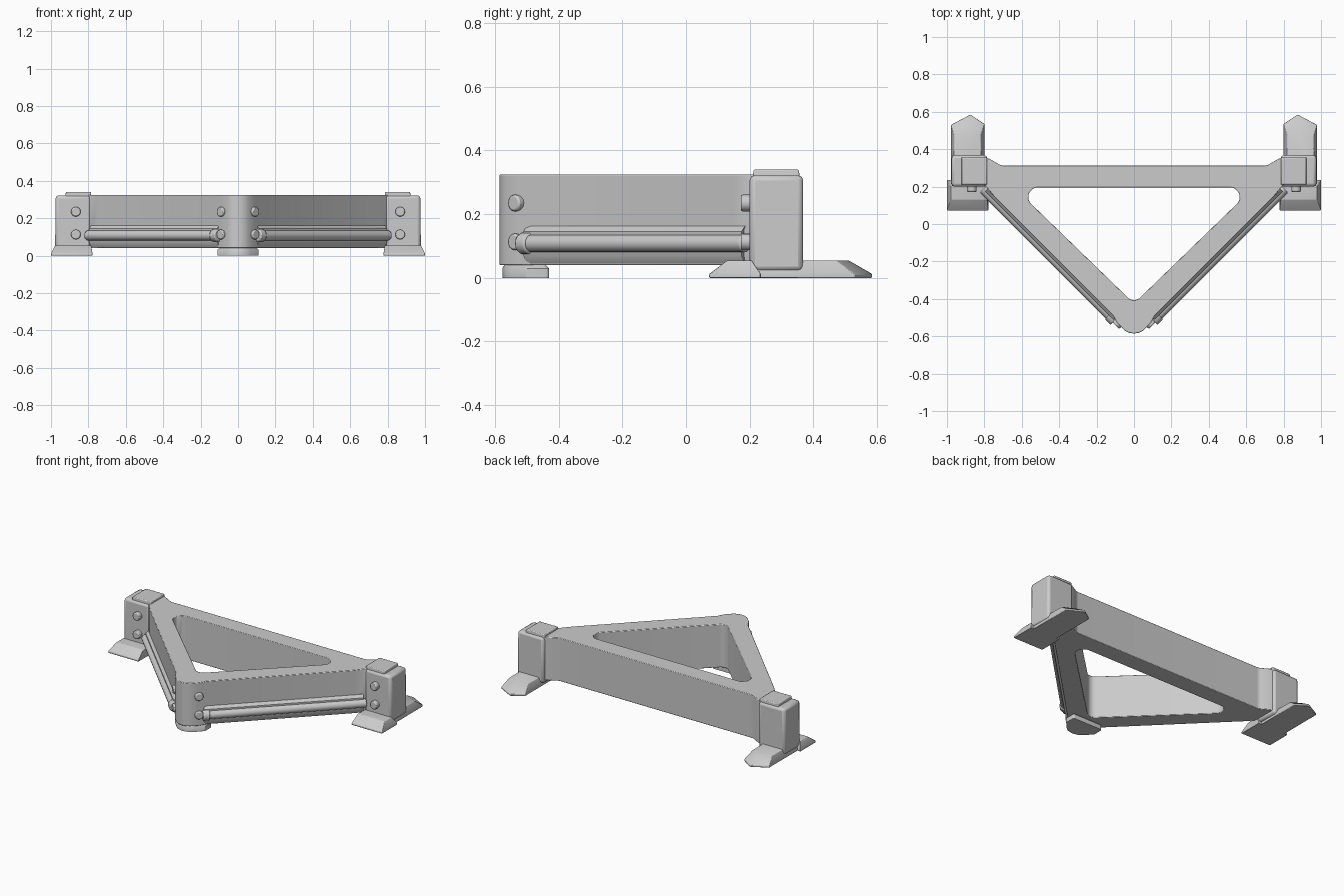
import bpy, bmesh, math
from mathutils import Vector

if "Cube" in bpy.data.objects:
    bpy.data.objects.remove(bpy.data.objects["Cube"])


def finish(name, bm, bevel=0.0, segments=2, angle=40):
    bmesh.ops.remove_doubles(bm, verts=bm.verts, dist=0.0004)
    bmesh.ops.recalc_face_normals(bm, faces=bm.faces)
    mesh = bpy.data.meshes.new(name)
    bm.to_mesh(mesh)
    bm.free()
    ob = bpy.data.objects.new(name, mesh)
    bpy.context.collection.objects.link(ob)
    if bevel:
        mod = ob.modifiers.new("Bevel", 'BEVEL')
        mod.width, mod.segments, mod.limit_method = bevel, segments, 'ANGLE'
        mod.angle_limit = math.radians(35)
    bpy.ops.object.select_all(action='DESELECT')
    ob.select_set(True)
    bpy.context.view_layer.objects.active = ob
    bpy.ops.object.shade_smooth_by_angle(angle=math.radians(angle))
    return ob


def fillet(points, steps=6):
    """Round the corners of a polygon given as (x, y, radius)."""
    out = []
    for i, (x, y, r) in enumerate(points):
        p = Vector((x, y))
        a = Vector(points[i - 1][:2]) - p
        b = Vector(points[(i + 1) % len(points)][:2]) - p
        if r == 0:
            out.append(p)
            continue
        half = a.angle(b) / 2
        a.normalize(), b.normalize()
        c = p + (a + b).normalized() * (r / math.sin(half))
        t0, t1 = p + a * (r / math.tan(half)) - c, p + b * (r / math.tan(half)) - c
        out += [c + t0.lerp(t1, k / steps).normalized() * r for k in range(steps + 1)]
    return out


def loft(name, layers, side=1, **kw):
    """Stack outlines ([(x, y)...], z) into a solid; side mirrors it in x."""
    bm = bmesh.new()
    rings = [[bm.verts.new((side * x, y, z)) for x, y in pts] for pts, z in layers]
    for lo, hi in zip(rings, rings[1:]):
        for i in range(len(lo)):
            bm.faces.new((lo[i - 1], lo[i], hi[i], hi[i - 1]))
    bm.faces.new(rings[0])
    bm.faces.new(rings[-1])
    return finish(name, bm, **kw)


def rect(x0, x1, y0, y1):
    return [(x0, y0), (x1, y0), (x1, y1), (x0, y1)]


def rod(name, start, end, radius, side=1, bevel=0.006, sides=16):
    a, b = (Vector((side * p[0], p[1], p[2])) for p in (start, end))
    bm = bmesh.new()
    bmesh.ops.create_cone(bm, cap_ends=True, segments=sides, radius1=radius,
                          radius2=radius, depth=(b - a).length)
    rot = (b - a).to_track_quat('Z', 'Y').to_matrix().to_4x4()
    rot.translation = (a + b) / 2
    bm.transform(rot)
    return finish(name, bm, bevel=bevel)


# Triangular frame with a rounded triangular opening
half = [(0.09, -0.53, 0), (0.112, -0.488, 0), (0.75, 0.15, 0), (0.80, 0.21, 0),
        (0.80, 0.355, 0), (0.775, 0.35, 0), (0.71, 0.313, 0.05)]
outer = fillet([(0, -0.62, 0.083)] + half + [(-x, y, r) for x, y, r in reversed(half)])
hole = fillet([(0, -0.425, 0.045), (0.64, 0.195, 0.05), (-0.64, 0.195, 0.05)])
bm = bmesh.new()
edges = []
for ring in (outer, hole):
    vs = [bm.verts.new((x, y, 0.04)) for x, y in ring]
    edges += [bm.edges.new((vs[i - 1], vs[i])) for i in range(len(vs))]
bmesh.ops.triangle_fill(bm, edges=edges, use_beauty=True)
top = bmesh.ops.extrude_face_region(bm, geom=bm.faces[:])["geom"]
bmesh.ops.translate(bm, vec=(0, 0, 0.285),
                    verts=[g for g in top if isinstance(g, bmesh.types.BMVert)])
finish("triangular_frame", bm, bevel=0.012)

# Front foot under the apex
loft("apex_foot", [
    (fillet([(0, -0.62, 0.09), (0.11, -0.50, 0.01), (0.11, -0.43, 0.01),
             (-0.11, -0.43, 0.01), (-0.11, -0.50, 0.01)], 4), 0),
    (fillet([(0, -0.62, 0.09), (0.11, -0.50, 0.01), (0.11, -0.43, 0.01),
             (-0.11, -0.43, 0.01), (-0.11, -0.50, 0.01)], 4), 0.03),
    (fillet([(0, -0.60, 0.07), (0.09, -0.50, 0.01), (0.09, -0.45, 0.01),
             (-0.09, -0.45, 0.01), (-0.09, -0.50, 0.01)], 4), 0.05)])

for side, label in ((-1, "left"), (1, "right")):
    # Corner post and cap
    loft(label + "_post", [(rect(0.785, 0.978, 0.20, 0.368), 0.02),
                           (rect(0.785, 0.975, 0.20, 0.368), 0.322)],
         side, bevel=0.016)
    loft(label + "_post_cap", [(rect(0.785, 0.925, 0.21, 0.357), 0.31),
                               (rect(0.785, 0.92, 0.212, 0.355), 0.34)],
         side, bevel=0.005)

    # Front foot plate, bevelled towards the ground
    loft(label + "_front_foot", [(rect(0.778, 1.0, 0.073, 0.235), 0),
                                 (rect(0.778, 1.0, 0.073, 0.235), 0.012),
                                 (rect(0.785, 0.978, 0.13, 0.205), 0.055)],
         side, bevel=0.003)

    # Pointed rear foot plate
    base = [(0.80, 0.2), (0.978, 0.2), (0.978, 0.53), (0.875, 0.585), (0.80, 0.535)]
    crown = [(0.815, 0.2), (0.965, 0.2), (0.96, 0.47), (0.88, 0.51), (0.82, 0.475)]
    loft(label + "_rear_foot", [(base, 0), (base, 0.012), (crown, 0.055)],
         side, bevel=0.003)

    # Raised ledge along the outside of the diagonal beam
    def strip(out):
        return [(0.10 + out, -0.50 - out), (0.785 + out, 0.185 - out),
                (0.745, 0.195), (0.07, -0.48)]
    loft(label + "_ledge", [(strip(0.0), 0.045), (strip(0.011), 0.07),
                            (strip(0.011), 0.145), (strip(0.0), 0.162)], side)

    # Tube with end collars
    p0, p1 = Vector((0.11, -0.507, 0.108)), Vector((0.805, 0.188, 0.108))
    d = (p1 - p0).normalized()
    rod(label + "_tube", p0, p1, 0.027, side)
    rod(label + "_tube_front_collar", p0 - d * 0.012, p0 + d * 0.03, 0.034, side)

    # Bolts on the apex and on the front of the post
    n = Vector((1, -1, 0)).normalized()
    for z, row in ((0.235, "upper"), (0.113, "lower")):
        a = Vector((0.085, -0.53, z))
        rod(f"{label}_{row}_apex_bolt", a - n * 0.03, a + n * 0.018, 0.026, side)
        rod(f"{label}_{row}_post_bolt", (0.867, 0.23, z), (0.867, 0.172, z), 0.026, side)
